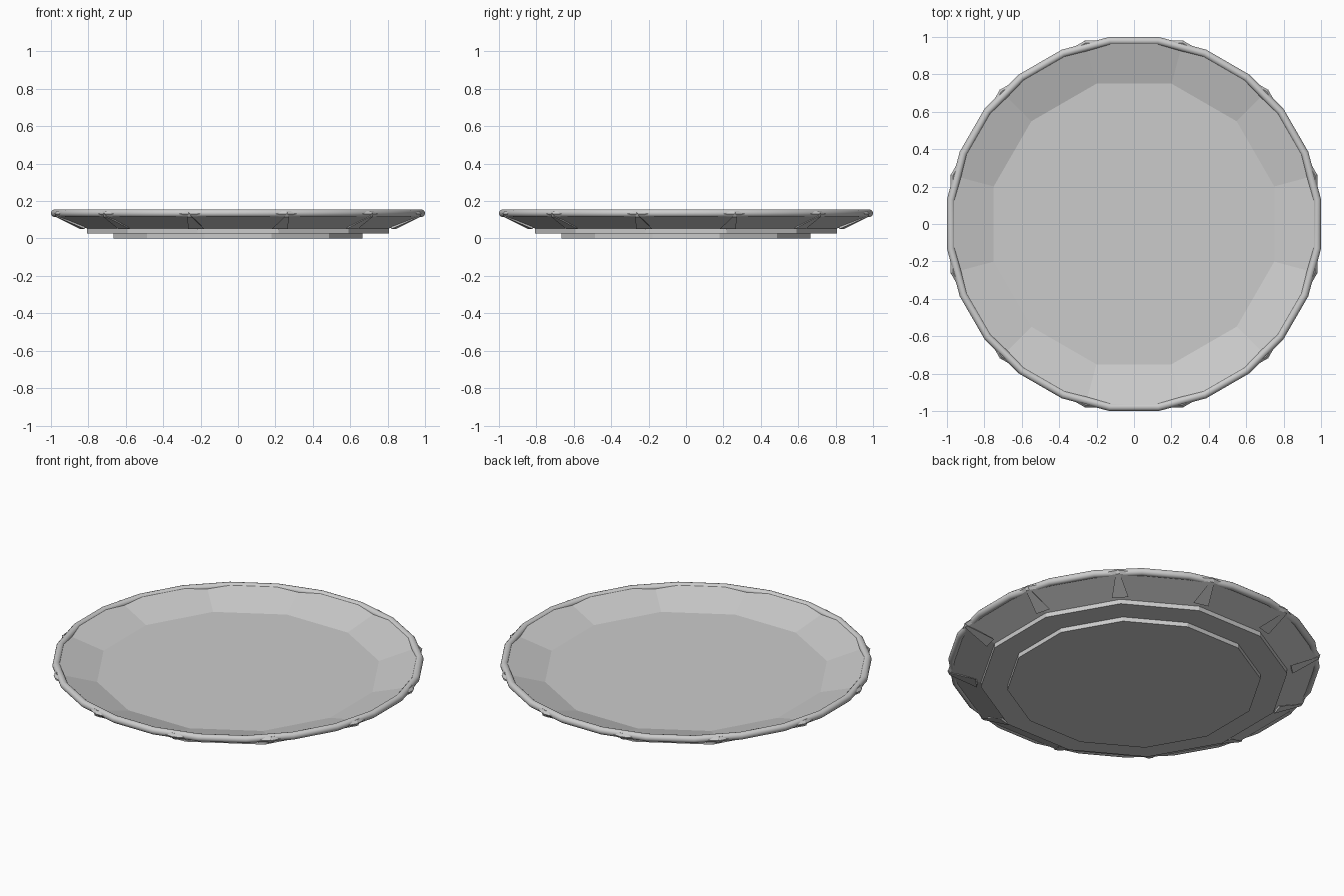
import bpy, bmesh
from math import cos, sin, pi

if "Cube" in bpy.data.objects:
    bpy.data.objects.remove(bpy.data.objects["Cube"])


def make(name, bm):
    bmesh.ops.recalc_face_normals(bm, faces=bm.faces)
    me = bpy.data.meshes.new(name)
    bm.to_mesh(me)
    bm.free()
    ob = bpy.data.objects.new(name, me)
    bpy.context.collection.objects.link(ob)
    return ob


def lathe(name, profile, sides, closed=False):
    """Spin an (apothem, z) profile; flats face the main axes."""
    bm = bmesh.new()
    k = 1 / cos(pi / sides)
    rings = []
    for r, z in profile:
        rings.append([bm.verts.new((r * k * cos((i + .5) * 2 * pi / sides),
                                    r * k * sin((i + .5) * 2 * pi / sides), z))
                      for i in range(sides)])
    pairs = list(zip(rings, rings[1:]))
    if closed:
        pairs.append((rings[-1], rings[0]))
    else:
        bm.faces.new(rings[0])
        bm.faces.new(rings[-1])
    for a, b in pairs:
        for i in range(sides):
            j = (i + 1) % sides
            bm.faces.new((a[i], a[j], b[j], b[i]))
    return make(name, bm)


# twelve-sided foot
lathe("foot", [(.666, 0), (.666, .03)], 12)

# twelve-sided dish with underside step, sloped wall and flat floor
lathe("dish", [(.806, .026), (.806, .053), (.967, .117), (.98, .132),
               (.968, .148), (.75, .081)], 12)

# rounded 24-sided rim
rim = lathe("rim", [(.979 + .021 * cos(t * pi / 6), .135 + .021 * sin(t * pi / 6))
                    for t in range(12)], 24, closed=True)
bpy.context.view_layer.objects.active = rim
rim.select_set(True)
bpy.ops.object.shade_smooth_by_angle(angle=.6)

# tapered ribs under the wall, one at each dish corner
bm = bmesh.new()
for i in range(12):
    a = (i + .5) * pi / 6

    def point(r, w, z):
        return bm.verts.new((r * cos(a) - w * sin(a), r * sin(a) + w * cos(a), z))

    low = [point(.86, -.045, .05), point(.86, .045, .05), point(.85, 0, .075)]
    tip = [point(1.005, -.012, .115), point(1.005, .012, .115), point(1.017, 0, .138)]
    bm.faces.new(low)
    bm.faces.new(tip)
    for k in range(3):
        n = (k + 1) % 3
        bm.faces.new((low[k], low[n], tip[n], tip[k]))
make("underside_ribs", bm)
